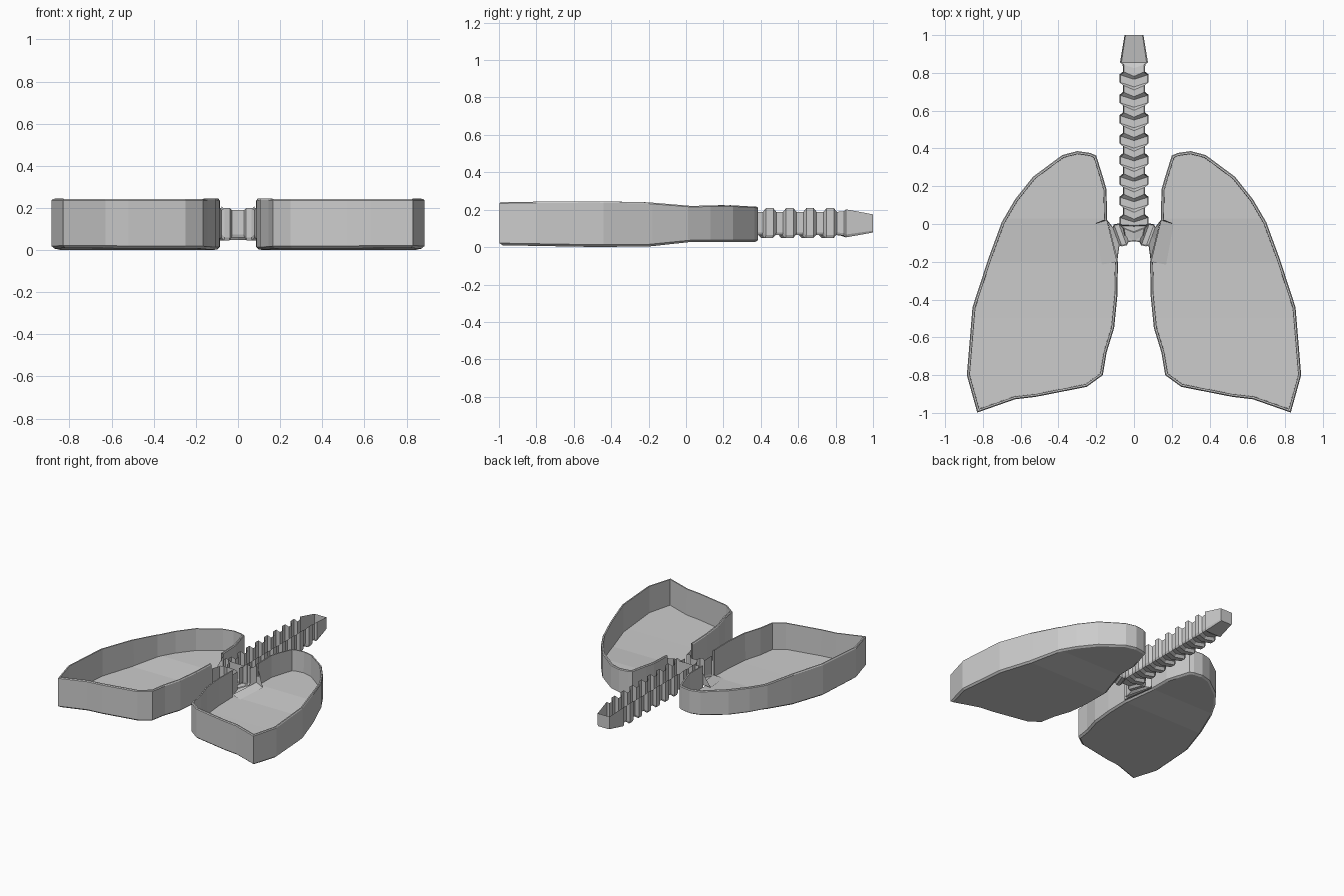
import bpy, bmesh, math
from mathutils import Vector

if "Cube" in bpy.data.objects:
    bpy.data.objects.remove(bpy.data.objects["Cube"])


def make(name, bm, mirror=False):
    me = bpy.data.meshes.new(name)
    bm.to_mesh(me)
    bm.free()
    ob = bpy.data.objects.new(name, me)
    bpy.context.collection.objects.link(ob)
    if mirror:
        m = ob.modifiers.new("mirror", 'MIRROR')
        m.use_mirror_merge = False
    return ob


def lerp_table(table, y):
    for (a, u), (b, v) in zip(table, table[1:]):
        if y <= b:
            return u + (v - u) * (max(y, a) - a) / (b - a)
    return table[-1][1]


# open-topped channel swept through sections: x, y, heading, half width, z low, z high, chevron
def trough(name, sections, mirror=False, cap=False):
    bm = bmesh.new()
    rows = []
    for x, y, ang, w, lo, hi, chev in sections:
        f = Vector((math.cos(ang), math.sin(ang), 0))
        s = Vector((-f.y, f.x, 0))
        h = hi - lo
        row = []
        for k, z, c in ((-1, hi, 0), (-1, lo + .1 * h, 0), (-.9, lo, .1), (0, lo, 1),
                        (.9, lo, .1), (1, lo + .1 * h, 0), (1, hi, 0)):
            p = Vector((x, y, 0)) + s * (k * w) - f * (c * chev)
            row.append(bm.verts.new((p.x, p.y, z)))
        rows.append(row)
    for a, b in zip(rows, rows[1:]):
        for i in range(len(a) - 1):
            bm.faces.new((a[i], a[i + 1], b[i + 1], b[i]))
    if cap:
        bm.faces.new(rows[-1])
    return make(name, bm, mirror)


# lung tray outline seen from above, clockwise from the inner top corner
outline = [(.20, .362), (.23, .376), (.30, .386), (.38, .365), (.535, .25), (.63, .13),
           (.70, .01), (.77, -.18), (.855, -.44), (.885, -.80), (.83, -.998), (.63, -.928),
           (.52, -.915), (.25, -.862), (.165, -.80), (.145, -.68), (.105, -.55), (.088, -.38),
           (.085, -.20), (.143, .02), (.145, .18), (.165, .25)]
notch = 18          # inner edge where the bronchus enters
low = [(-1, .01), (-.5, .001), (-.2, .003), (.03, .028), (.39, .028)]
high = [(-1, .241), (-.5, .245), (-.22, .241), (.03, .22), (.22, .225), (.39, .215)]


def inset(pts, d):
    res = []
    n = len(pts)
    for i in range(n):
        p0, p, p1 = (Vector(pts[(i + j) % n]) for j in (-1, 0, 1))
        e0, e1 = (p - p0).normalized(), (p1 - p).normalized()
        n0, n1 = Vector((e0.y, -e0.x)), Vector((e1.y, -e1.x))
        res.append(p + (n0 + n1) * (d / (1 + n0.dot(n1))))
    return res


# built flat with height as a 0-1 share, cut across, then bent to the two height curves
bm = bmesh.new()
n = len(outline)
loops = [[bm.verts.new((p.x, p.y, t)) for p in inset(outline, d)]
         for d, t in ((.014, 0), (0, .05), (0, .97), (.005, 1), (.014, 1), (.016, .15))]
for k, (a, b) in enumerate(zip(loops, loops[1:])):
    for i in range(n):
        if i == notch and 1 <= k <= 4:
            continue
        j = (i + 1) % n
        bm.faces.new((a[i], b[i], b[j], a[j]))
bm.faces.new(loops[0])
bm.faces.new(loops[-1])
for y in (-.5, -.2, .03):
    bmesh.ops.bisect_plane(bm, geom=bm.verts[:] + bm.edges[:] + bm.faces[:], dist=1e-5,
                           plane_co=(0, y, 0), plane_no=(0, 1, 0))
for v in bm.verts:
    a, b = lerp_table(low, v.co.y), lerp_table(high, v.co.y)
    v.co.z = a + (b - a) * v.co.z
bmesh.ops.recalc_face_normals(bm, faces=bm.faces)
make("lung", bm, True)

# windpipe with raised rings and a tapered mouth
UP = math.pi / 2
secs = [(0, -.06, UP, .05, .06, .19, .03)]
for i in range(8):
    y = .015 + i * .108
    for dy, w, lo, hi in ((-.036, .058, .066, .188), (-.02, .078, .048, .208),
                          (.02, .078, .048, .208), (.036, .058, .066, .188)):
        secs.append((0, y + dy, UP, w, lo, hi, .025))
secs += [(0, .845, UP, .06, .062, .192, .02), (0, .855, UP, .074, .052, .202, 0),
         (0, 1.0, UP, .05, .078, .175, 0)]
trough("windpipe", secs, cap=True)

# branches into each lung
A = -.35
trough("bronchus", [(0, -.05, 0, .042, .06, .19, 0),
                    (.045, -.05, A, .048, .06, .19, 0),
                    (.06, -.055, A, .062, .045, .2, 0),
                    (.085, -.06, A, .062, .045, .2, 0),
                    (.095, -.065, A, .052, .06, .19, 0),
                    (.115, -.085, -.25, .11, .045, .2, 0)], True)

# sloped inlet where the branch opens onto the lung floor
bm = bmesh.new()
v = [bm.verts.new(c) for c in ((.143, .02, .075), (.09, -.2, .05), (.17, -.215, .04), (.21, 0, .06),
                               (.143, .03, .2))]
for f in ((0, 1, 2, 3), (0, 3, 4)):
    bm.faces.new([v[i] for i in f])
make("lung_inlet", bm, True)
